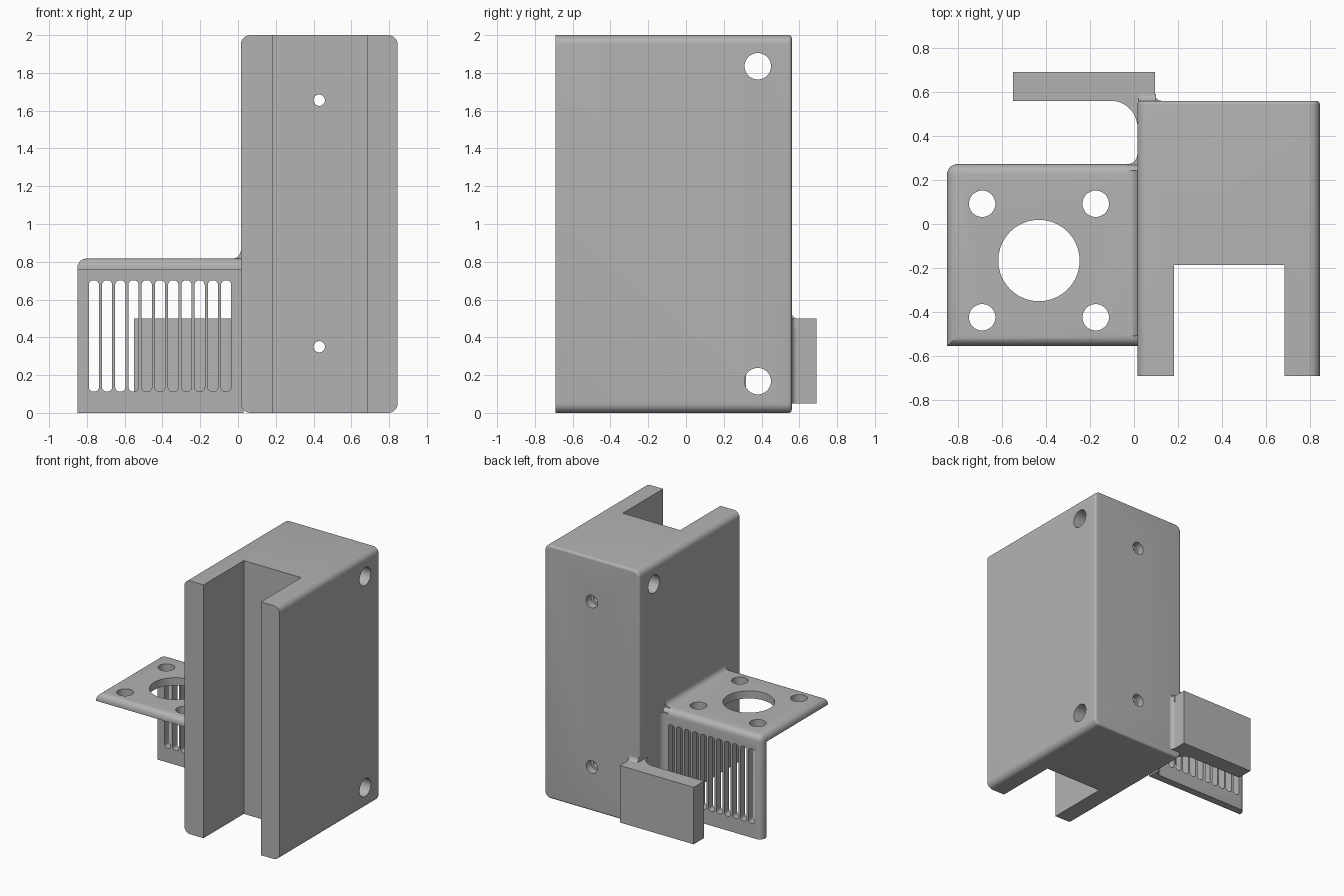
import bpy, bmesh
from math import cos, sin, pi, radians

if "Cube" in bpy.data.objects:
    bpy.data.objects.remove(bpy.data.objects["Cube"])

grey = bpy.data.materials.new("plain grey")
grey.use_nodes = True
grey.diffuse_color = (0.45, 0.45, 0.45, 1)
grey.node_tree.nodes["Principled BSDF"].inputs["Base Color"].default_value = (0.45, 0.45, 0.45, 1)


def arc(cx, cy, r, start, end, n=8):
    angles = [radians(start + (end - start) * i / n) for i in range(n + 1)]
    return [(cx + r * cos(a), cy + r * sin(a)) for a in angles]


def circle(cx, cy, r):
    return arc(cx, cy, r, 0, 360, 40)[:-1]


def rounded(x0, x1, y0, y1, r):
    return (arc(x1 - r, y1 - r, r, 0, 90) + arc(x0 + r, y1 - r, r, 90, 180)
            + arc(x0 + r, y0 + r, r, 180, 270) + arc(x1 - r, y0 + r, r, 270, 360))


def rect(x0, x1, y0, y1):
    return [(x0, y0), (x1, y0), (x1, y1), (x0, y1)]


def prism(name, outline, axis, a, b, bevel_rule=None, radius=0.0):
    """Extrude an outline along an axis, optionally rounding the edges chosen by a rule."""
    place = {"x": lambda p, d: (d, p[0], p[1]),
             "y": lambda p, d: (p[0], d, p[1]),
             "z": lambda p, d: (p[0], p[1], d)}[axis]
    bm = bmesh.new()
    base = bm.faces.new([bm.verts.new(place(p, a)) for p in outline])
    new = bmesh.ops.extrude_face_region(bm, geom=[base])["geom"]
    shift = place((0, 0), b - a)
    bmesh.ops.translate(bm, vec=shift, verts=[g for g in new if isinstance(g, bmesh.types.BMVert)])
    bmesh.ops.recalc_face_normals(bm, faces=bm.faces)
    if bevel_rule:
        edges = [e for e in bm.edges if bevel_rule(e.verts[0].co, e.verts[1].co)]
        bmesh.ops.bevel(bm, geom=edges, offset=radius, segments=6, profile=0.5, affect="EDGES")
    mesh = bpy.data.meshes.new(name)
    bm.to_mesh(mesh)
    bm.free()
    mesh.materials.append(grey)
    ob = bpy.data.objects.new(name, mesh)
    bpy.context.collection.objects.link(ob)
    return ob


def cut(target, outline, axis, a, b):
    cutter = prism("cutter", outline, axis, a, b)
    cutter.hide_render = True
    mod = target.modifiers.new("cut", "BOOLEAN")
    mod.operation, mod.solver, mod.object = "DIFFERENCE", "EXACT", cutter
    bpy.context.view_layer.objects.active = target
    bpy.ops.object.modifier_apply(modifier=mod.name)
    bpy.data.objects.remove(cutter)


# Main block with rounded outline, softened back rim and front channel
LEFT, RIGHT, BACK, FRONT = 0.015, 0.845, 0.56, -0.69
block = prism("main_block", rounded(LEFT, RIGHT, 0, 2, 0.05), "y", FRONT, BACK,
              lambda p, q: min(p.y, q.y) > BACK - 0.01, 0.018)
cut(block, rect(0.182, 0.683, -0.8, -0.187), "z", -0.1, 2.1)
for z in (0.168, 1.835):
    cut(block, circle(0.38, z, 0.07), "x", -0.2, 1.1)
for z in (0.35, 1.655):
    cut(block, circle(0.43, z, 0.03), "y", -0.3, 0.7)
    cut(block, circle(0.43, z, 0.05), "y", 0.5, 0.7)

# Side bracket: top plate and slotted back wall
X0, Y0, Y1, TOP = -0.85, -0.555, 0.272, 0.817


def bracket_edge(p, q):
    top = min(p.z, q.z) > TOP - 0.01
    left = max(p.x, q.x) < X0 + 0.01
    back = min(p.y, q.y) > Y1 - 0.01
    front = max(p.y, q.y) < Y0 + 0.01
    return (top and (left or back or front)) or (left and back)


bracket = prism("side_bracket", rect(X0, 0.03, Y0, Y1), "z", 0, TOP, bracket_edge, 0.047)
cut(bracket, rect(-1, 0.1, -0.7, 0.212), "z", -0.1, 0.757)
cut(bracket, circle(-0.432, -0.166, 0.185), "z", 0.6, 1)
for x in (-0.69, -0.174):
    for y in (0.092, -0.424):
        cut(bracket, circle(x, y, 0.06), "z", 0.6, 1)
for i in range(11):
    x = -0.763 + 0.07 * i
    cut(bracket, rounded(x - 0.027, x + 0.027, 0.113, 0.702, 0.024), "y", 0.1, 0.4)

# Fillets joining the bracket to the block
R = 0.045
top_fillet = prism("top_fillet", arc(LEFT - R, TOP + R, R, 270, 360)
                   + [(0.03, TOP + R), (0.03, TOP - 0.02), (LEFT - R, TOP - 0.02)], "y", Y0 + 0.045, Y1 - 0.03)
back_fillet = prism("back_fillet", arc(LEFT - R, Y1 + R, R, 270, 360)
                    + [(0.03, Y1 + R), (0.03, Y1 - 0.02), (LEFT - R, Y1 - 0.02)], "z", 0, TOP - 0.03)

# Rear hook with a curved web
hook = prism("rear_hook", [(-0.55, 0.69), (0.095, 0.69)] + arc(0.125, 0.59, 0.03, 180, 270)
             + [(0.125, 0.54), (0.03, 0.54), (0.03, 0.455)]
             + arc(-0.105, 0.44, 0.12, 7, 90, 12) + [(-0.55, 0.56)], "z", 0.05, 0.5)
hook_flare = prism("hook_flare", arc(0.59, 0.53, 0.03, 270, 180)
                   + [(0.54, 0.53), (0.54, 0.45), (0.59, 0.45)], "x", 0.02, 0.1)

# Smooth rounded surfaces while keeping hard corners
parts = [block, bracket, top_fillet, back_fillet, hook, hook_flare]
bpy.ops.object.select_all(action="DESELECT")
for ob in parts:
    ob.select_set(True)
bpy.context.view_layer.objects.active = block
bpy.ops.object.shade_smooth_by_angle(angle=radians(30))
